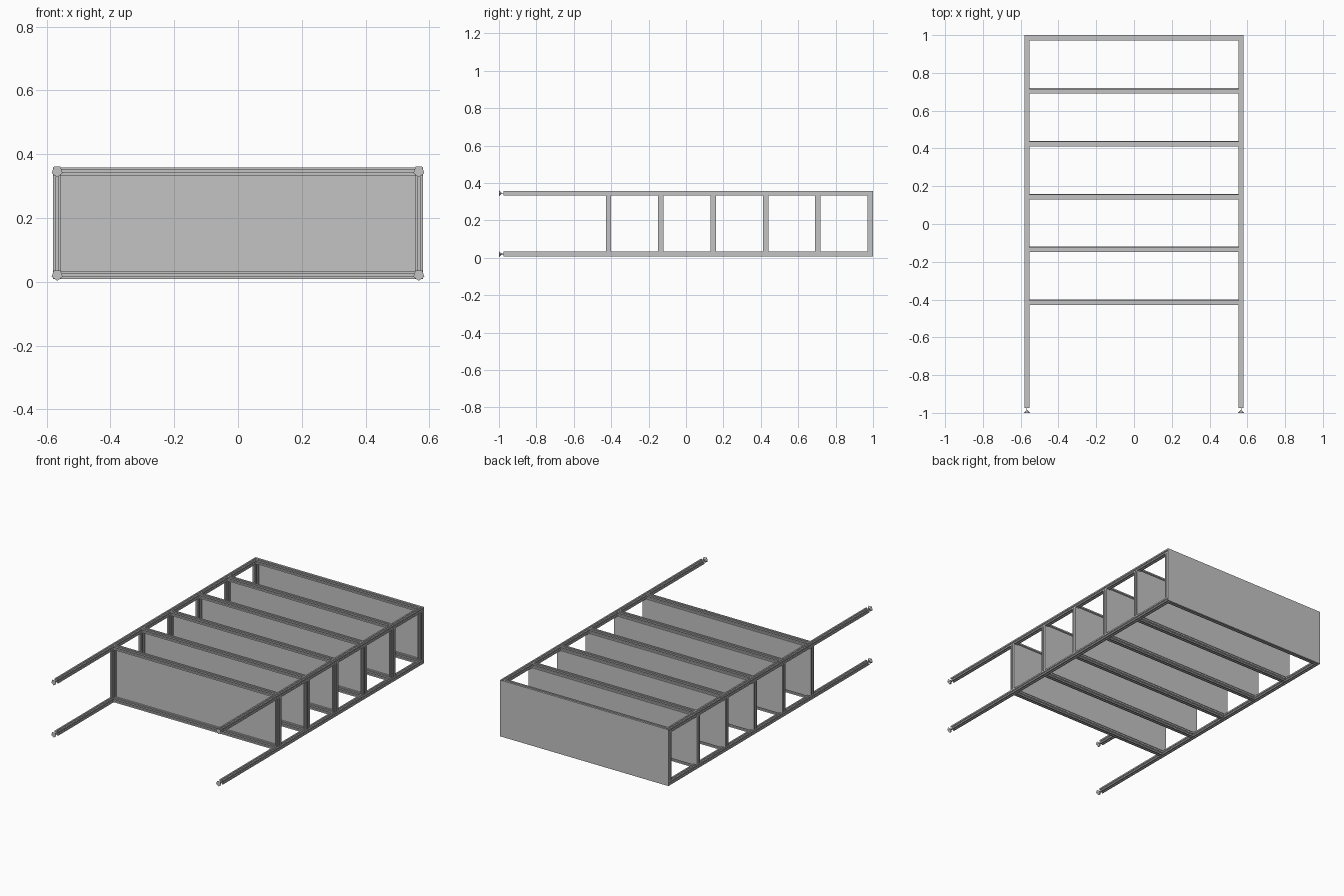
import bpy, bmesh, math
from mathutils import Matrix, Vector

cube = bpy.data.objects.get("Cube")
if cube:
    bpy.data.objects.remove(cube, do_unlink=True)

grey = bpy.data.materials.new("aluminium grey")
grey.use_nodes = True
grey.diffuse_color = (0.55, 0.55, 0.55, 1)
grey.node_tree.nodes["Principled BSDF"].inputs["Base Color"].default_value = grey.diffuse_color

W = 0.025            # profile width
H = W / 2
PX = 0.567           # post offset in x
LOW, HIGH = 0.021, 0.346
MID = (LOW + HIGH) / 2
SHELF_Y = [-0.4165 + 0.28 * i for i in range(6)]


def finish(bm, name):
    bmesh.ops.recalc_face_normals(bm, faces=bm.faces)
    mesh = bpy.data.meshes.new(name)
    bm.to_mesh(mesh)
    bm.free()
    mesh.materials.append(grey)
    obj = bpy.data.objects.new(name, mesh)
    bpy.context.collection.objects.link(obj)
    return obj


def slotted_section():
    """Square section with a T-slot in each of the four sides."""
    slot, lip, pocket, core = H * 0.3, H * 0.2, H * 0.62, H * 0.45
    side = [(H, -H), (H, -slot), (H - lip, -slot), (H - lip, -pocket),
            (core, -slot), (core, slot), (H - lip, pocket),
            (H - lip, slot), (H, slot)]
    pts = []
    for k in range(4):
        turn = Matrix.Rotation(k * math.pi / 2, 2)
        pts += [turn @ Vector(p) for p in side]
    return pts


def beam(name, centre, length, axis):
    """Slotted bar of the given length along axis x, y or z."""
    bm = bmesh.new()
    verts = [bm.verts.new((p.x, p.y, -length / 2)) for p in slotted_section()]
    face = bm.faces.new(verts)
    new = bmesh.ops.extrude_face_region(bm, geom=[face], use_keep_orig=True)
    top = [v for v in new["geom"] if isinstance(v, bmesh.types.BMVert)]
    bmesh.ops.translate(bm, verts=top, vec=(0, 0, length))
    turn = {"x": Matrix.Rotation(math.pi / 2, 4, "Y"),
            "y": Matrix.Rotation(math.pi / 2, 4, "X"),
            "z": Matrix.Identity(4)}[axis]
    bm.transform(Matrix.Translation(centre) @ turn)
    return finish(bm, name)


def panel(name, centre, size):
    bm = bmesh.new()
    bmesh.ops.create_cube(bm, size=1)
    bm.transform(Matrix.Translation(centre) @ Matrix.Diagonal((*size, 1)))
    return finish(bm, name)


def foot(name, x, z):
    """Small faceted cone on a thin stem at the end of a post."""
    bm = bmesh.new()
    for sides, r1, r2, depth, y in ((5, 0.018, 0.003, 0.014, -0.993),
                                    (6, 0.002, 0.002, 0.02, -0.98)):
        place = Matrix.Translation((x, y, z)) @ Matrix.Rotation(-math.pi / 2, 4, "X")
        bmesh.ops.create_cone(bm, cap_ends=True, segments=sides, radius1=r1,
                              radius2=r2, depth=depth, matrix=place)
    return finish(bm, name)


# Four long posts with their feet
front, back = -0.975, 0.996
for side, x in (("left", PX), ("right", -PX)):
    for level, z in (("lower", LOW), ("upper", HIGH)):
        beam(f"{side}_{level}_post", (x, (front + back) / 2, z), back - front, "y")
        foot(f"{side}_{level}_foot", x, z)

# Shelf frames, each backed by a thin panel
thick = 0.004
for i, y in enumerate(SHELF_Y, 1):
    for level, z in (("lower", LOW), ("upper", HIGH)):
        beam(f"shelf_{i}_{level}_rail", (0, y, z), 2 * PX - W, "x")
    for side, x in (("left", PX), ("right", -PX)):
        beam(f"shelf_{i}_{side}_rail", (x, y, MID), HIGH - LOW - W, "z")
    last = i == len(SHELF_Y)
    grow = W if last else -W
    panel(f"shelf_{i}_panel", (0, y + H + thick / 2, MID),
          (2 * PX + W, thick, HIGH - LOW + grow))
